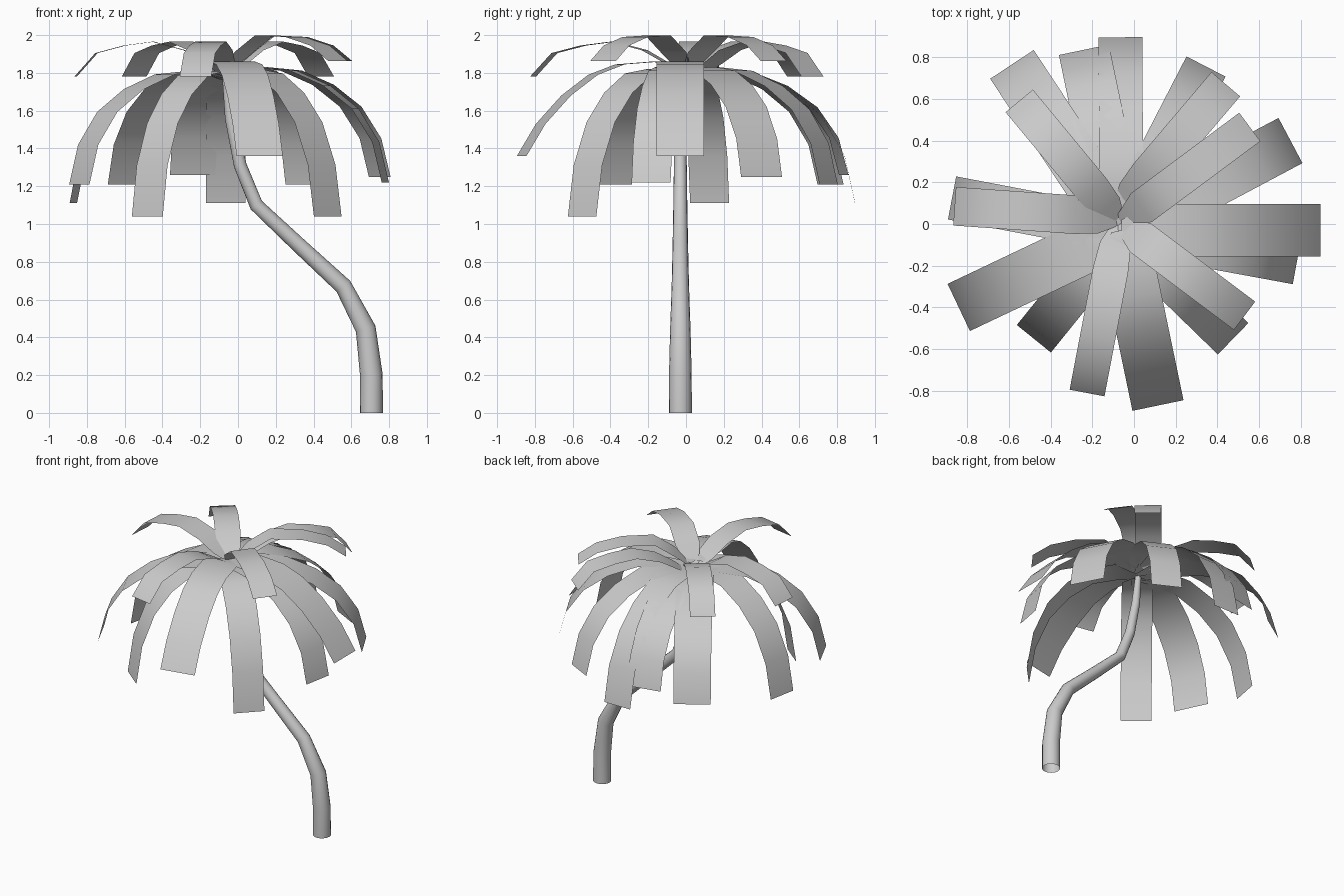
import bpy, bmesh, math
from mathutils import Vector

if "Cube" in bpy.data.objects:
    bpy.data.objects.remove(bpy.data.objects["Cube"])


def finish(name, bm):
    me = bpy.data.meshes.new(name)
    bm.to_mesh(me)
    bm.free()
    for p in me.polygons:
        p.use_smooth = True
    ob = bpy.data.objects.new(name, me)
    bpy.context.collection.objects.link(ob)
    return ob


# Curved, tapering trunk, open at the base: x, z, radius along the path
PATH = [(0.706, 0.0, 0.061), (0.706, 0.20, 0.060), (0.676, 0.445, 0.054),
        (0.558, 0.67, 0.046), (0.325, 0.885, 0.041), (0.097, 1.10, 0.037),
        (0.012, 1.31, 0.034), (-0.04, 1.56, 0.029), (-0.065, 1.80, 0.020)]
SIDES = 16
bm = bmesh.new()
pts = [Vector((x, -0.03, z)) for x, z, r in PATH]
rings = []
for i, p in enumerate(pts):
    t = (pts[min(i + 1, len(pts) - 1)] - pts[max(i - 1, 0)]).normalized()
    if i == 0:
        t = Vector((0, 0, 1))
    v = Vector((0, 1, 0))
    u = v.cross(t)
    r = PATH[i][2]
    rings.append([bm.verts.new(p + r * (u * math.cos(a) + v * math.sin(a)))
                  for a in (2 * math.pi * k / SIDES for k in range(SIDES))])
for a, b in zip(rings, rings[1:]):
    for k in range(SIDES):
        n = (k + 1) % SIDES
        bm.faces.new((a[k], a[n], b[n], b[k]))
finish("trunk", bm)


def frond(name, root, tip, width, profile):
    """Flat strip following (fraction, z), slightly pinched at the root."""
    root, tip = Vector(root), Vector(tip)
    d = (tip - root).normalized()
    side = Vector((-d.y, d.x)) * width / 2
    bm = bmesh.new()
    prev = None
    for f, z in profile:
        c = root.lerp(tip, f)
        w = min(1, 0.4 + 4 * f)
        pair = [bm.verts.new((*(c + s * w * side), z)) for s in (-1, 1)]
        if prev:
            bm.faces.new((prev[0], pair[0], pair[1], prev[1]))
        prev = pair
    finish(name, bm)


# Drooping fronds: (fraction along, fraction of the drop)
SHALLOW = [(0.0, 0.06), (0.15, 0), (0.38, 0.03), (0.55, 0.14), (0.72, 0.36),
           (0.88, 0.66), (1, 1)]
STEEP = [(0.0, 0.06), (0.2, 0), (0.42, 0.03), (0.63, 0.16), (0.81, 0.36),
         (0.94, 0.65), (1, 1)]
# tip x, tip y, width, peak z, tip z, curve
LOWER = [(0.893, -0.03, 0.25, 1.86, 1.36, SHALLOW),
         (0.115, -0.87, 0.25, 1.86, 1.36, SHALLOW),
         (0.78, -0.185, 0.21, 1.83, 1.22, STEEP),
         (-0.872, 0.125, 0.21, 1.81, 1.11, STEEP),
         (-0.84, -0.40, 0.25, 1.81, 1.21, STEEP),
         (-0.585, 0.765, 0.25, 1.81, 1.21, STEEP),
         (-0.48, -0.55, 0.21, 1.81, 1.04, STEEP),
         (-0.24, 0.835, 0.245, 1.82, 1.26, STEEP),
         (-0.065, 0.895, 0.21, 1.83, 1.11, STEEP),
         (0.345, 0.755, 0.21, 1.83, 1.21, STEEP),
         (0.475, -0.55, 0.21, 1.82, 1.04, STEEP),
         (0.75, 0.40, 0.245, 1.83, 1.25, STEEP)]
for i, (x, y, w, top, low, curve) in enumerate(LOWER):
    prof = [(f, top - (top - low) * d) for f, d in curve]
    frond(f"lower_frond_{i + 1}", (-0.06, -0.03), (x, y), w, prof)

# Raised fronds: rise above the crown, then bend at the tip
RISE = [(0, 1.79), (0.12, 1.85), (0.27, 1.92), (0.48, 1.965),
        (0.67, 1.945), (0.86, 1.905), (1, 1.78)]
HIGH = [(0, 1.79), (0.17, 1.91), (0.35, 1.998), (0.62, 1.99),
        (0.84, 1.945), (1, 1.862)]
UPPER = [(-0.86, 0.085, 0.185, 0.03, RISE), (-0.55, 0.59, 0.17, 0.01, RISE),
         (-0.225, -0.81, 0.17, 0.0, RISE), (0.44, 0.67, 0.18, 0.07, RISE),
         (0.53, -0.44, 0.17, 0.01, HIGH), (0.555, 0.465, 0.17, 0.0, HIGH)]
for i, (x, y, w, root_y, prof) in enumerate(UPPER):
    frond(f"upper_frond_{i + 1}", (-0.07, root_y), (x, y), w, prof)
